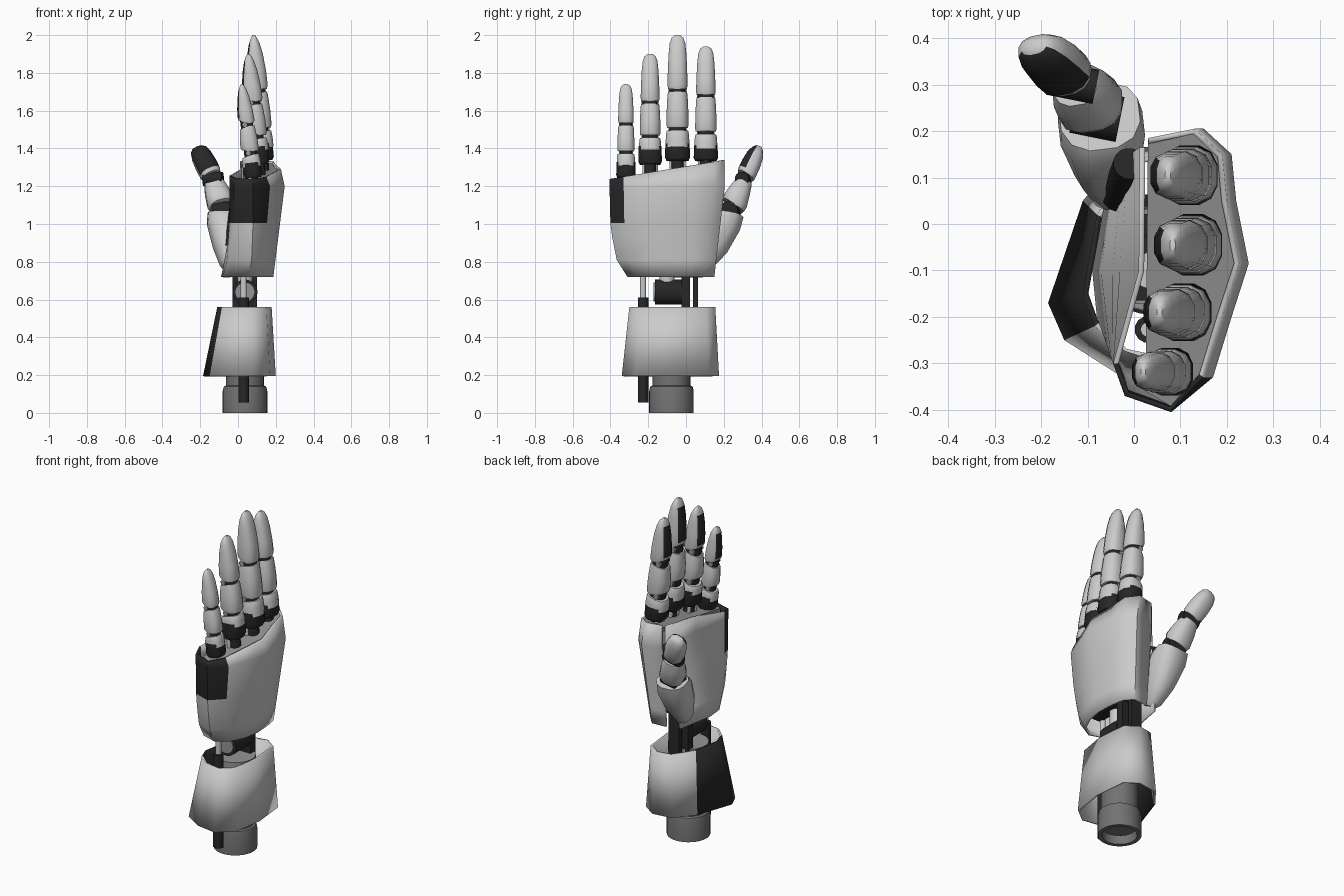
import bpy, math
from mathutils import Vector as V

if "Cube" in bpy.data.objects:
    bpy.data.objects.remove(bpy.data.objects["Cube"])


def material(name, c):
    m = bpy.data.materials.new(name)
    m.diffuse_color = (c, c, c, 1)
    m.use_nodes = True
    m.node_tree.nodes["Principled BSDF"].inputs["Base Color"].default_value = m.diffuse_color
    return m


LIGHT, BLACK = material("light_shell", 0.8), material("black_plastic", 0.02)
STEEL, GREY = material("dark_steel", 0.17), material("grey_plate", 0.3)


def skin(name, rings, mat=LIGHT, closed=True, caps=True, dark=None, thick=0, angle=35):
    """Skin a stack of equal rings; dark(i, j) marks black faces."""
    n = len(rings[0])
    verts = [p for r in rings for p in r]
    faces, idx = [], []
    for i in range(len(rings) - 1):
        for j in range(n if closed else n - 1):
            k = (j + 1) % n
            faces.append((i*n + j, i*n + k, i*n + n + k, i*n + n + j))
            idx.append(1 if dark and dark(i, j) else 0)
    if caps:
        faces += [tuple(reversed(range(n))), tuple(range(len(verts) - n, len(verts)))]
        idx += [0, 0]
    me = bpy.data.meshes.new(name)
    me.from_pydata(verts, [], faces)
    me.materials.append(mat)
    me.materials.append(BLACK)
    for f, m in zip(me.polygons, idx):
        f.material_index = m
    ob = bpy.data.objects.new(name, me)
    bpy.context.collection.objects.link(ob)
    bpy.ops.object.select_all(action='DESELECT')
    ob.select_set(True)
    bpy.context.view_layer.objects.active = ob
    bpy.ops.object.shade_smooth_by_angle(angle=math.radians(angle))
    if thick:
        s = ob.modifiers.new("thickness", 'SOLIDIFY')
        s.thickness, s.offset = thick, -1
    return ob


def limb(name, p0, p1, prof, back=(1, 0, 0), mat=LIGHT, n=12, pad=None, sq=0.8):
    """Rings along p0-p1; prof rows are (t, half width, half depth, slant on palm side); sq < 1 squares the ring."""
    p0, p1 = V(p0), V(p1)
    ax = (p1 - p0).normalized()
    u = V(back)
    u = (u - ax * u.dot(ax)).normalized()
    v = ax.cross(u)
    ang = [2*math.pi*(j + 0.5)/n for j in range(n)]
    pw = lambda q: math.copysign(abs(q)**sq, q)
    rings = []
    for t, w, d, s in prof:
        c = p0.lerp(p1, t)
        rings.append([c + u*d*pw(math.cos(a)) + v*w*pw(math.sin(a)) + ax*s*min(0, math.cos(a) - 0.3)
                      for a in ang])
    dark = None
    if pad:
        dark = lambda i, j: pad[0] <= i < pad[1] and math.cos(2*math.pi*(j + 1)/n) < pad[2]
    return skin(name, rings, mat, dark=dark, angle=42)


def rod(name, p0, p1, r, mat=BLACK, n=20):
    back = (1, 0, 0) if abs(p1[0] - p0[0]) < 0.05 else (0, 0, 1)
    return limb(name, p0, p1, [(0, r, r, 0), (1, r, r, 0)], back, mat, n, sq=1)


def box(name, lo, hi, mat=BLACK):
    q = [(lo[0], lo[1]), (hi[0], lo[1]), (hi[0], hi[1]), (lo[0], hi[1])]
    return skin(name, [[V((x, y, z)) for x, y in q] for z in (lo[2], hi[2])], mat)


# mounting plug with recessed underside
C = (0.037, -0.077)
plug = []
for r, z in [(0.09, 0.05), (0.095, 0.0), (0.118, 0.0), (0.118, 0.115), (0.112, 0.14), (0.1, 0.145), (0.1, 0.5)]:
    plug.append([V((C[0] + r*math.cos(a), C[1] + r*math.sin(a), z))
                 for a in [2*math.pi*k/32 for k in range(32)]])
skin("mounting_plug", plug, STEEL)
rod("wrist_disc", (*C, 0.49), (*C, 0.55), 0.11, GREY, 28)

# forearm cuff
lower = [(-0.15, -0.25), (-0.04, -0.32), (0.08, -0.34), (0.17, -0.27), (0.2, -0.08),
         (0.18, 0.12), (0.1, 0.175), (-0.02, 0.16), (-0.11, 0.05), (-0.185, -0.17)]
upper = [(-0.085, -0.22), (-0.02, -0.28), (0.08, -0.3), (0.15, -0.24), (0.178, -0.08),
         (0.16, 0.105), (0.09, 0.155), (0, 0.14), (-0.08, 0.02), (-0.11, -0.15)]
skin("forearm_cuff", [[V((x, y, 0.195)) for x, y in lower], [V((x, y, 0.56)) for x, y in upper]],
     caps=False, dark=lambda i, j: j >= 8, thick=0.012, angle=36)

# wrist mechanism
rod("actuator_tube", (0.03, -0.227, 0.055), (0.03, -0.227, 0.61), 0.029, n=12)
rod("actuator_rod", (0.03, -0.227, 0.6), (0.03, -0.227, 0.8), 0.016, LIGHT)
rod("wrist_barrel", (0.037, -0.165, 0.64), (0.037, -0.025, 0.64), 0.066)
rod("wrist_barrel_cap", (0.037, -0.172, 0.64), (0.037, -0.16, 0.64), 0.05, GREY)
rod("wrist_pin", (0.037, -0.1, 0.64), (0.037, -0.1, 0.8), 0.04, LIGHT)
box("wrist_post", (-0.03, -0.025, 0.5), (0.1, 0.022, 0.85))
box("wrist_strut", (0.0, 0.038, 0.5), (0.07, 0.064, 0.85))

# palm shell, open along the thumb-side edge
T = [(0.012, 0.165), (0.01, -0.1), (-0.045, -0.3), (-0.02, -0.37), (0.08, -0.405), (0.17, -0.33),
     (0.21, -0.2), (0.247, -0.085), (0.22, 0.05), (0.21, 0.15), (0.15, 0.205), (0.03, 0.185)]
B = [(-0.05, 0.12), (-0.09, -0.1), (-0.08, -0.2), (-0.03, -0.28), (0.06, -0.31), (0.13, -0.26),
     (0.17, -0.18), (0.187, -0.085), (0.18, 0.03), (0.165, 0.1), (0.12, 0.15), (0.03, 0.145)]
top_z = lambda y: 1.305 + 0.165*y
rings = []
for z, t in [(0.72, 0), (0.81, 0.6), (0.93, 0.85), (1.005, 0.95), (1.2, 1), (None, 1)]:
    ring = []
    for (bx, by), (tx, ty) in zip(B, T):
        lin = 1 if z is None else (z - 0.72)/0.48
        fx = lin if tx > 0.1 or ty > -0.15 else t
        fy = t if ty < -0.15 else lin
        x, y = bx + (tx - bx)*fx, by + (ty - by)*fy
        if z is None and x > 0.1:
            x -= 0.02
        ring.append(V((x, y, top_z(y) if z is None else z)))
    rings.append(ring)
skin("palm_shell", rings, closed=False, caps=False, thick=0.012, angle=50,
     dark=lambda i, j: i >= 3 and j in (2, 3, 4))
plate = [(0.025, -0.36)] + [(x - 0.025 if x > 0.1 else x, y*0.97) for x, y in T[4:]]
skin("knuckle_plate", [[V((x, y, top_z(y) - d)) for x, y in plate] for d in (0.035, 0.01)], GREY)
box("palm_core", (0.035, -0.24, 0.78), (0.12, 0.1, 1.15))

# fingers: y, base x, tip x, heights of the knuckle, shell start, two seams and tip, scale
FINGERS = {
    "index": (0.105, 0.121, 0.073, (1.335, 1.395, 1.48, 1.675, 1.94), 1.0),
    "middle": (-0.045, 0.129, 0.083, (1.335, 1.405, 1.50, 1.705, 2.0), 1.03),
    "ring": (-0.19, 0.11, 0.055, (1.315, 1.39, 1.46, 1.64, 1.90), 0.97),
    "pinky": (-0.318, 0.081, 0.02, (1.245, 1.305, 1.375, 1.525, 1.74), 0.8),
}
for name, (y, xb, xt, zs, s) in FINGERS.items():
    P = lambda z: V((xb + (xt - xb)*(z - zs[0])/(zs[4] - zs[0]), y, z))
    prof = lambda rows: [(t, w*s, d*s, k*s) for t, w, d, k in rows]
    k0, k1, s1, s2, tip = zs
    rod(name + "_pivot_pin", P(k0 - 0.06), P(k0 + 0.02), 0.033*s, BLACK, 12)
    for q in (-1, 1):
        off = V((-0.02, q*0.03*s, 0))
        rod(name + "_tendon", P(k0 - 0.06) + off, P(k0 + 0.02) + off, 0.012, LIGHT, 10)
    limb(name + "_knuckle", P(k0), P(k1 + 0.02),
         prof([(0, .058, .052, 0), (.2, .066, .062, 0), (1, .064, .06, 0)]), mat=BLACK)
    limb(name + "_lower_shell", P(k1), P(s1 - 0.007),
         prof([(0, .063, .064, 0), (.5, .062, .063, .004), (.9, .059, .059, .014), (1, .056, .055, .014)]))
    limb(name + "_middle_shell", P(s1 + 0.007), P(s2 - 0.007),
         prof([(0, .055, .056, -.014), (.08, .058, .062, -.014), (.5, .057, .06, 0),
               (.93, .053, .053, .014), (1, .05, .049, .014)]))
    limb(name + "_tip", P(s2 + 0.007), P(tip),
         prof([(0, .05, .05, -.02), (.07, .053, .056, -.02), (.35, .051, .052, -.006), (.65, .047, .041, 0),
               (.85, .041, .028, 0), (.95, .031, .016, 0), (1, .013, .006, 0)]), pad=(1, 4, -0.7))
    for z in (s1, s2):
        limb(name + "_seam_joint", P(z - 0.03), P(z + 0.03), prof([(0, .042, .042, 0), (1, .042, .042, 0)]), mat=BLACK)
        c = P(z) + V((-0.015*s, 0, 0))
        rod(name + "_joint_axle", c - V((0, .047*s, 0)), c + V((0, .047*s, 0)), 0.016*s, GREY, 12)

# thumb
TB = (-0.12, 1, -0.2)
limb("thumb_base_shell", (-0.05, 0.07, 0.77), (-0.075, 0.24, 1.07),
     [(0, .025, .035, 0), (.08, .045, .062, 0), (.4, .073, .09, 0), (.8, .094, .09, 0), (1, .088, .072, .03)], TB)
limb("thumb_middle_shell", (-0.085, 0.245, 1.085), (-0.13, 0.304, 1.228),
     [(0, .064, .062, -.02), (.15, .072, .07, -.02), (.6, .066, .06, 0), (.92, .055, .05, .015), (1, .05, .046, .015)], TB)
limb("thumb_tip", (-0.136, 0.312, 1.248), (-0.218, 0.385, 1.407),
     [(0, .05, .046, -.012), (.1, .058, .053, -.012), (.4, .059, .053, 0), (.7, .055, .046, 0),
      (.9, .044, .032, 0), (.97, .03, .02, 0), (1, .012, .009, 0)], TB, pad=(1, 5, -0.4))
for c, r in [((-0.08, 0.235, 1.07), 0.05), ((-0.132, 0.305, 1.238), 0.038)]:
    rod("thumb_joint", V(c) - V((.05, -.01, 0)), V(c) + V((.05, -.01, 0)), r, BLACK, 16)
rod("thumb_root_pivot", (-0.035, 0.06, 0.88), (-0.01, 0.13, 1.1), 0.035, BLACK, 16)
